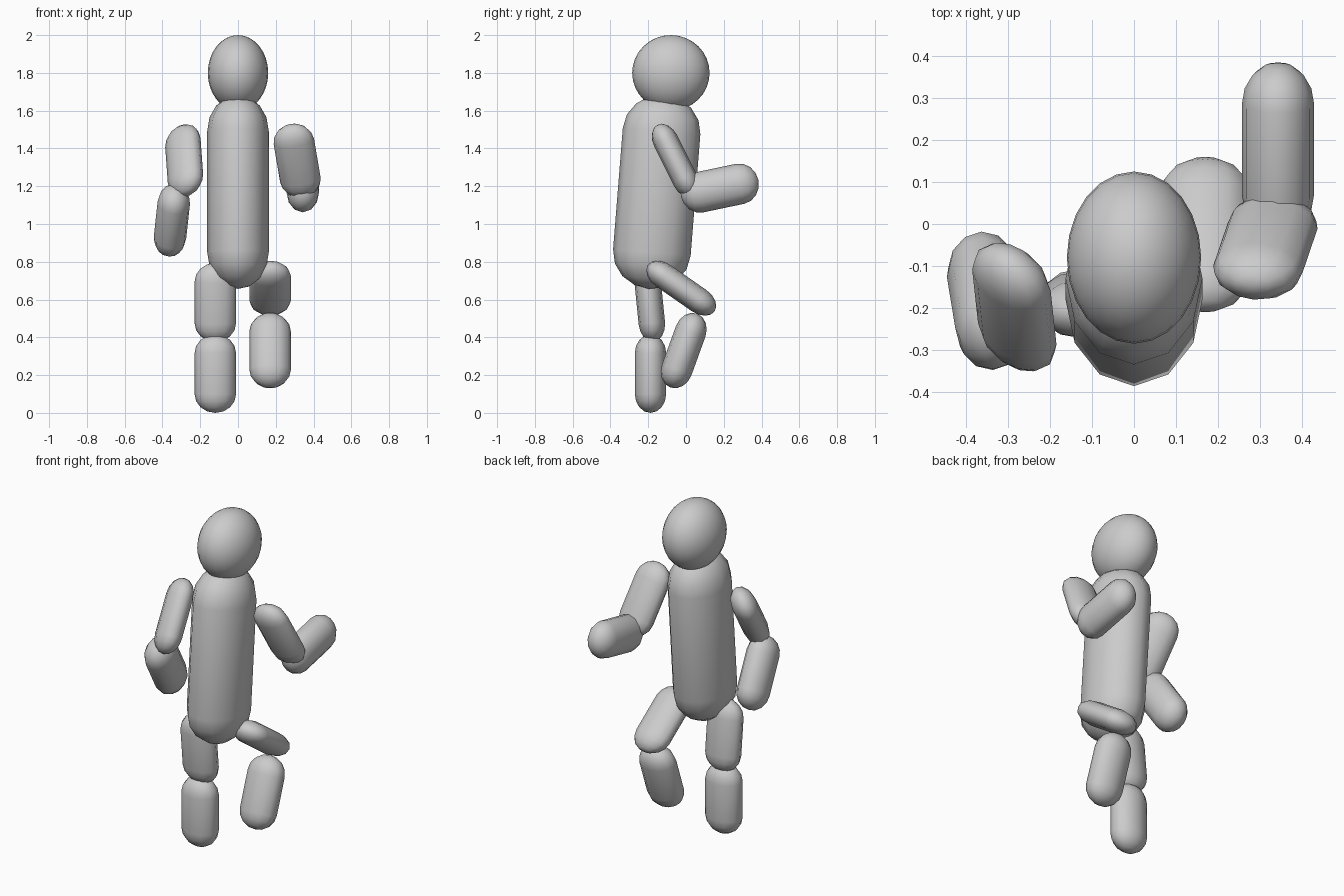
import bpy, bmesh, math
from mathutils import Vector, Matrix

if "Cube" in bpy.data.objects:
    bpy.data.objects.remove(bpy.data.objects["Cube"])

grey = bpy.data.materials.new("light_grey")
grey.diffuse_color = (0.6, 0.6, 0.6, 1)
grey.use_nodes = True
grey.node_tree.nodes["Principled BSDF"].inputs["Base Color"].default_value = grey.diffuse_color


def finish(name, bm):
    mesh = bpy.data.meshes.new(name)
    bmesh.ops.recalc_face_normals(bm, faces=bm.faces)
    for f in bm.faces:
        f.smooth = True
    bm.to_mesh(mesh)
    bm.free()
    mesh.materials.append(grey)
    ob = bpy.data.objects.new(name, mesh)
    bpy.context.collection.objects.link(ob)
    return ob


def capsule(name, center, axis, width, depth, core, cap, wide=(1, 0, 0), sides=12, rings=4):
    """Flattened capsule: half sizes width and depth, half core length, cap height."""
    bm = bmesh.new()
    bmesh.ops.create_uvsphere(bm, u_segments=sides, v_segments=rings * 2, radius=1)
    # split the equator into two rings so that the middle is a straight tube
    equator = [e for e in bm.edges if all(abs(v.co.z) < 1e-4 for v in e.verts)]
    upper = {f for f in bm.faces if f.calc_center_median().z > 0}
    bmesh.ops.split_edges(bm, edges=equator)
    for f in bm.faces:
        f.tag = f.calc_center_median().z > 0
    top = {v for f in bm.faces if f.tag for v in f.verts}
    for v in bm.verts:
        v.co.z = v.co.z * cap + (core if v in top else -core)
        v.co.x *= width
        v.co.y *= depth
    bmesh.ops.bridge_loops(bm, edges=[e for e in bm.edges if e.is_boundary])
    # orient: local z along the axis, local x along the wide direction
    z = Vector(axis).normalized()
    x = Vector(wide)
    x = (x - z * x.dot(z)).normalized()
    y = z.cross(x)
    m = Matrix((x, y, z)).transposed().to_4x4()
    bm.transform(Matrix.Translation(center) @ m)
    return finish(name, bm)


# head
bm = bmesh.new()
bmesh.ops.create_uvsphere(bm, u_segments=24, v_segments=16, radius=1)
bm.transform(Matrix.Translation((0, -0.08, 1.8)) @ Matrix.Diagonal((0.16, 0.205, 0.2, 1)))
finish("head", bm)

# torso, leaning slightly
capsule("torso", (0, -0.155, 1.17), (0, 0.08, 1), 0.163, 0.206, 0.322, 0.193)

# arms
capsule("right_upper_arm", (0.313, -0.055, 1.335), (0.17, 0.5, -1), 0.108, 0.068, 0.115, 0.1)
capsule("right_forearm", (0.343, 0.178, 1.19), (0, 1, 0.21), 0.086, 0.108, 0.11, 0.1)
capsule("left_upper_arm", (-0.285, -0.198, 1.335), (0.06, -0.55, -0.83), 0.108, 0.07,
        0.115, 0.1, wide=(1, -1, 0))
capsule("left_forearm", (-0.35, -0.183, 1.02), (-0.09, 0.55, -0.83), 0.086, 0.108, 0.11, 0.1)

# legs
capsule("right_thigh", (0.17, -0.025, 0.66), (0, 0.82, -0.57), 0.11, 0.068, 0.115, 0.1)
capsule("right_shin", (0.17, -0.012, 0.33), (0, -0.34, -0.94), 0.11, 0.083, 0.108, 0.1)
capsule("left_thigh", (-0.12, -0.192, 0.585), (0, 0.1, -1), 0.11, 0.07, 0.11, 0.1)
capsule("left_shin", (-0.12, -0.188, 0.208), (0, 0, -1), 0.11, 0.083, 0.108, 0.1)
